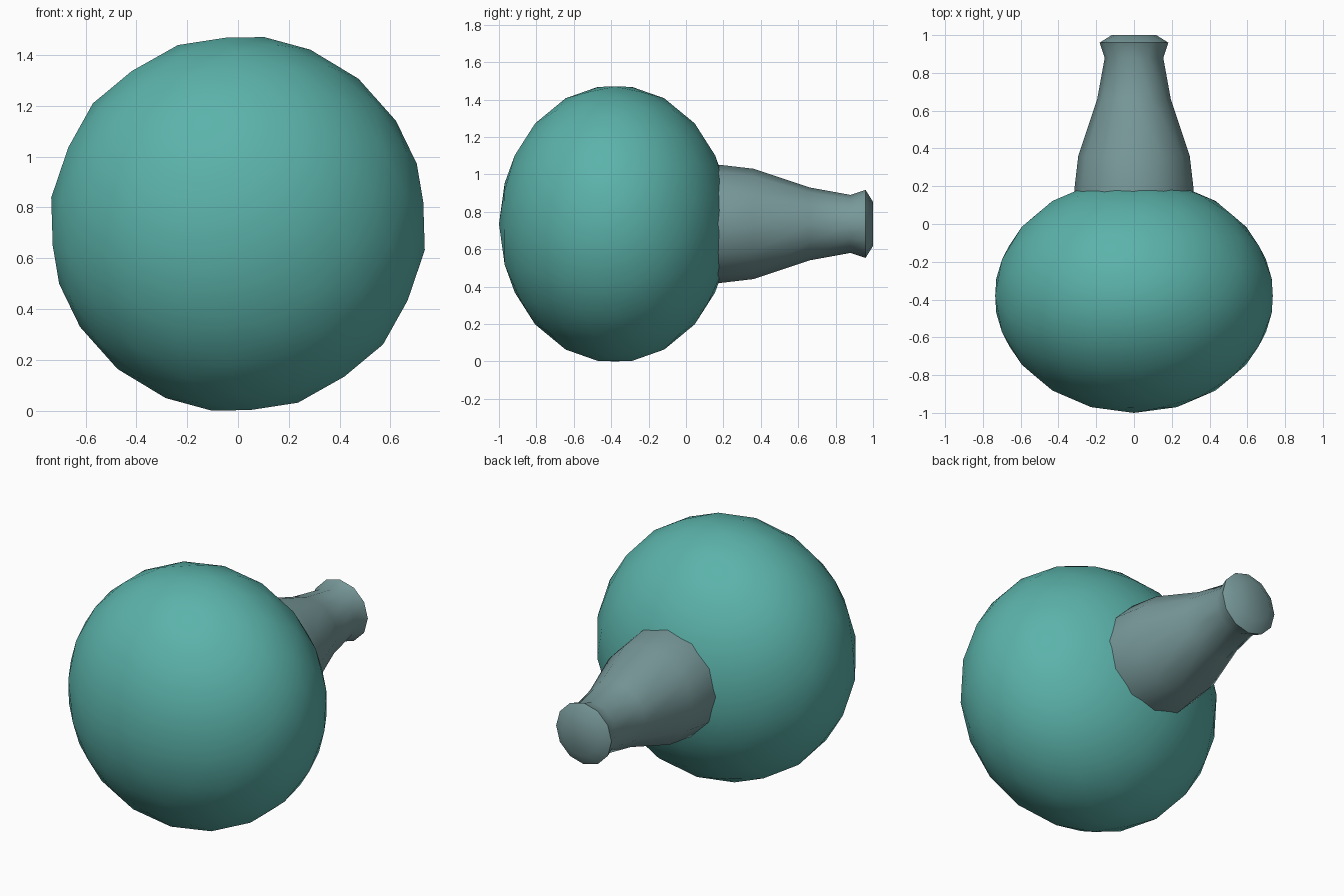
import bpy, bmesh, math
from mathutils import Matrix, Vector

if "Cube" in bpy.data.objects:
    bpy.data.objects.remove(bpy.data.objects["Cube"])

ZC = 0.735  # height of the horizontal axis


def material(name, rgb):
    m = bpy.data.materials.new(name)
    m.diffuse_color = (*rgb, 1.0)
    m.use_nodes = True
    m.node_tree.nodes["Principled BSDF"].inputs["Base Color"].default_value = m.diffuse_color
    return m


def finish(name, bm, mat, sharp):
    bmesh.ops.recalc_face_normals(bm, faces=bm.faces)
    me = bpy.data.meshes.new(name)
    bm.to_mesh(me)
    bm.free()
    me.materials.append(mat)
    ob = bpy.data.objects.new(name, me)
    bpy.context.collection.objects.link(ob)
    bpy.ops.object.select_all(action='DESELECT')
    ob.select_set(True)
    bpy.context.view_layer.objects.active = ob
    bpy.ops.object.shade_smooth_by_angle(angle=math.radians(sharp))
    return ob


teal = material("teal", (0.105, 0.45, 0.405))
grey = material("grey_teal", (0.19, 0.32, 0.325))

# Round bulb: slightly tilted icosphere, squashed along y
bm = bmesh.new()
bmesh.ops.create_icosphere(bm, subdivisions=3, radius=1.0)
bmesh.ops.rotate(bm, verts=bm.verts, cent=(0, 0, 0),
                 matrix=Matrix.Rotation(math.radians(8), 3, 'Y'))
size = [max(abs(v.co[i]) for v in bm.verts) for i in range(3)]
for v in bm.verts:
    v.co = Vector((v.co.x / size[0] * 0.735,
                   v.co.y / size[1] * 0.62 - 0.38,
                   v.co.z / size[2] * 0.735 + ZC))
finish("bulb", bm, teal, 60)

# Tapering neck with a flared lip, turned around the y axis: (y, radius)
profile = [(0.0, 0.32), (0.19, 0.315), (0.36, 0.295), (0.66, 0.195),
           (0.88, 0.155), (0.96, 0.182), (1.0, 0.118)]
SIDES = 12
bm = bmesh.new()
rings = []
for y, r in profile:
    rings.append([bm.verts.new((r * math.cos(a), y, ZC + r * math.sin(a)))
                  for a in (2 * math.pi * i / SIDES for i in range(SIDES))])
for lo, hi in zip(rings, rings[1:]):
    for i in range(SIDES):
        j = (i + 1) % SIDES
        bm.faces.new((lo[i], lo[j], hi[j], hi[i]))
bm.faces.new(rings[0])
bm.faces.new(rings[-1])
finish("neck", bm, grey, 50)
